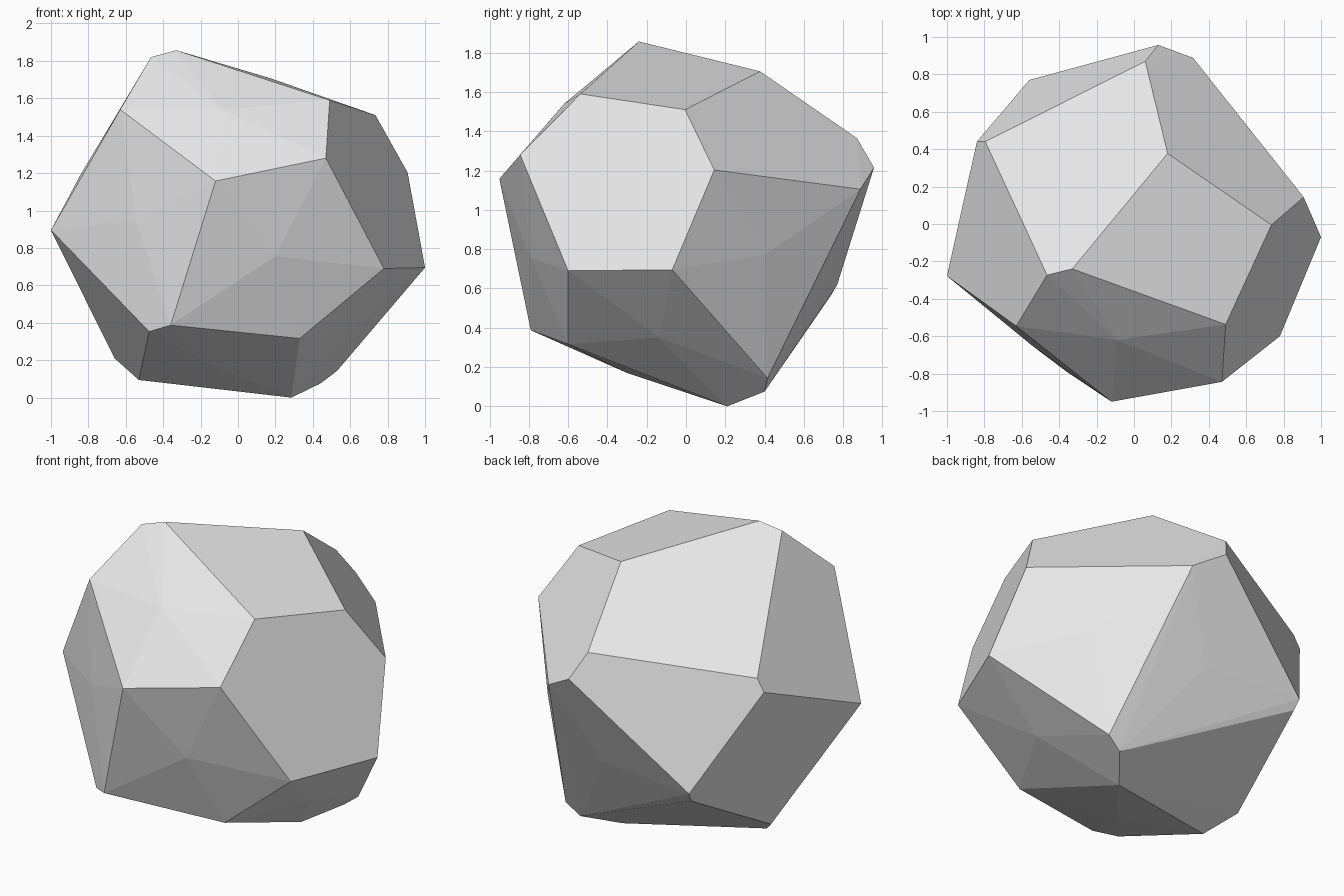
import bpy, bmesh, math

if "Cube" in bpy.data.objects:
    bpy.data.objects.remove(bpy.data.objects["Cube"])

# Corner points of the faceted rock, from the crown down to the base
crown = [(-.33, -.24, 1.857), (-.465, -.273, 1.82), (.18, .377, 1.705),
         (.49, -.537, 1.59), (-.63, -.546, 1.54), (.735, -.005, 1.51)]
girdle = [(.06, .87, 1.365), (.47, -.844, 1.28), (-.795, .44, 1.27),
          (.13, .957, 1.215), (.907, .144, 1.203), (-.84, .44, 1.195),
          (-.12, -.95, 1.158), (.316, .888, 1.105), (-1, -.278, .895),
          (1, -.07, .695), (.78, -.6, .69), (-.56, .77, .62), (-.55, .735, .56)]
base = [(-.36, -.79, .387), (-.475, -.70, .353), (.33, -.6, .316),
        (-.66, .115, .21), (.53, .415, .143), (-.53, -.03, .094),
        (.44, .4, .075), (.285, .21, 0)]

# Shallow bulges in the middle of the larger facets
bulges = [(-.09, -.62, 1.54), (.73, -.31, 1.15), (-.545, -.65, .95),
          (.2, -.79, .755), (.66, .405, .773), (.07, .7, .62),
          (.6, -.135, .35), (-.13, -.3, .17)]

# Wrap all the points in one convex skin
bm = bmesh.new()
for p in crown + girdle + base + bulges:
    bm.verts.new(p)
hull = bmesh.ops.convex_hull(bm, input=bm.verts)
loose = {v for v in hull["geom_interior"] + hull["geom_unused"]
         if isinstance(v, bmesh.types.BMVert) and v.is_valid}
bmesh.ops.delete(bm, geom=list(loose), context="VERTS")

# Merge triangles that lie in the same facet
bmesh.ops.dissolve_limit(bm, angle_limit=math.radians(1.5),
                         verts=bm.verts, edges=bm.edges)
bmesh.ops.recalc_face_normals(bm, faces=bm.faces)

mesh = bpy.data.meshes.new("rock")
bm.to_mesh(mesh)
bm.free()
rock = bpy.data.objects.new("rock", mesh)
bpy.context.collection.objects.link(rock)

# Plain stone grey
grey = bpy.data.materials.new("stone grey")
grey.diffuse_color = (.8, .8, .8, 1)
grey.use_nodes = True
grey.node_tree.nodes["Principled BSDF"].inputs["Base Color"].default_value = grey.diffuse_color
mesh.materials.append(grey)
